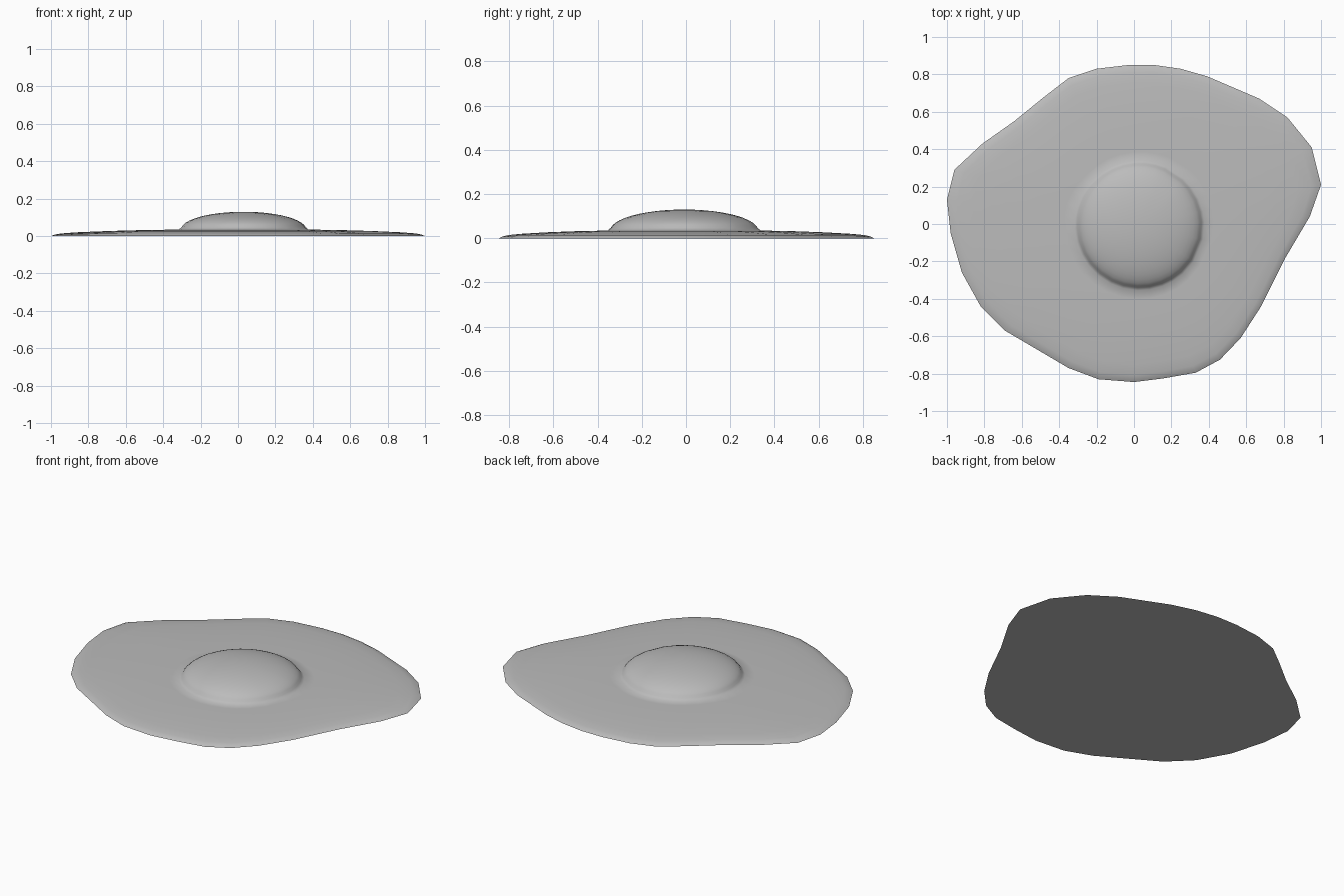
import bpy, bmesh, math
from mathutils import Vector

cube = bpy.data.objects.get("Cube")
if cube:
    bpy.data.objects.remove(cube, do_unlink=True)

grey = bpy.data.materials.new("plain grey")
grey.use_nodes = True
colour = (0.5, 0.5, 0.5, 1)
grey.diffuse_color = colour
grey.node_tree.nodes["Principled BSDF"].inputs["Base Color"].default_value = colour

# Irregular rim of the egg white, counter-clockwise
rim = [(1, .21), (.95, .41), (.82, .57), (.67, .67), (.39, .79), (.25, .83),
       (.11, .85), (-.03, .85), (-.2, .83), (-.35, .78), (-.48, .68), (-.64, .55),
       (-.81, .43), (-.96, .29), (-1, .13), (-.98, -.05), (-.92, -.26), (-.82, -.44),
       (-.69, -.57), (-.52, -.67), (-.35, -.77), (-.19, -.83), (0, -.845), (.16, -.825),
       (.33, -.795), (.46, -.725), (.57, -.61), (.68, -.44), (.81, -.18), (.94, .04)]
centre = Vector((.03, -.008))
yolk_radius = .335
base_z, yolk_height = .035, .095

bm = bmesh.new()


def ring(blend, radius, z):
    """Closed loop between a circle (blend 0) and the rim (blend 1)."""
    loop = []
    for p in rim:
        offset = Vector(p) - centre
        xy = centre + (offset.normalized() * radius).lerp(offset, blend)
        loop.append(bm.verts.new((xy.x, xy.y, z)))
    return loop


# White: flat underside, thin rim, gentle rise to the yolk
loops = [ring(1, 0, 0)]
for blend, z in ((.97, .008), (.92, .014), (.8, .02), (.55, .027), (.28, .032), (.08, .034)):
    loops.append(ring(blend, yolk_radius + .02, z))
loops.append(ring(0, yolk_radius + .012, base_z))

# Yolk: flattened dome
for i in range(1, 12):
    a = math.radians(i * 7.5)
    loops.append(ring(0, yolk_radius * math.cos(a), base_z + yolk_height * math.sin(a)))

bm.faces.new(list(reversed(loops[0])))
n = len(rim)
for low, high in zip(loops, loops[1:]):
    for i in range(n):
        j = (i + 1) % n
        bm.faces.new((low[i], low[j], high[j], high[i]))
top = bm.verts.new((centre.x, centre.y, base_z + yolk_height))
for i in range(n):
    bm.faces.new((loops[-1][i], loops[-1][(i + 1) % n], top))

mesh = bpy.data.meshes.new("fried_egg")
bm.to_mesh(mesh)
bm.free()
mesh.materials.append(grey)
egg = bpy.data.objects.new("fried_egg", mesh)
bpy.context.collection.objects.link(egg)

bpy.ops.object.select_all(action="DESELECT")
egg.select_set(True)
bpy.context.view_layer.objects.active = egg
bpy.ops.object.shade_smooth_by_angle(angle=math.radians(80))
